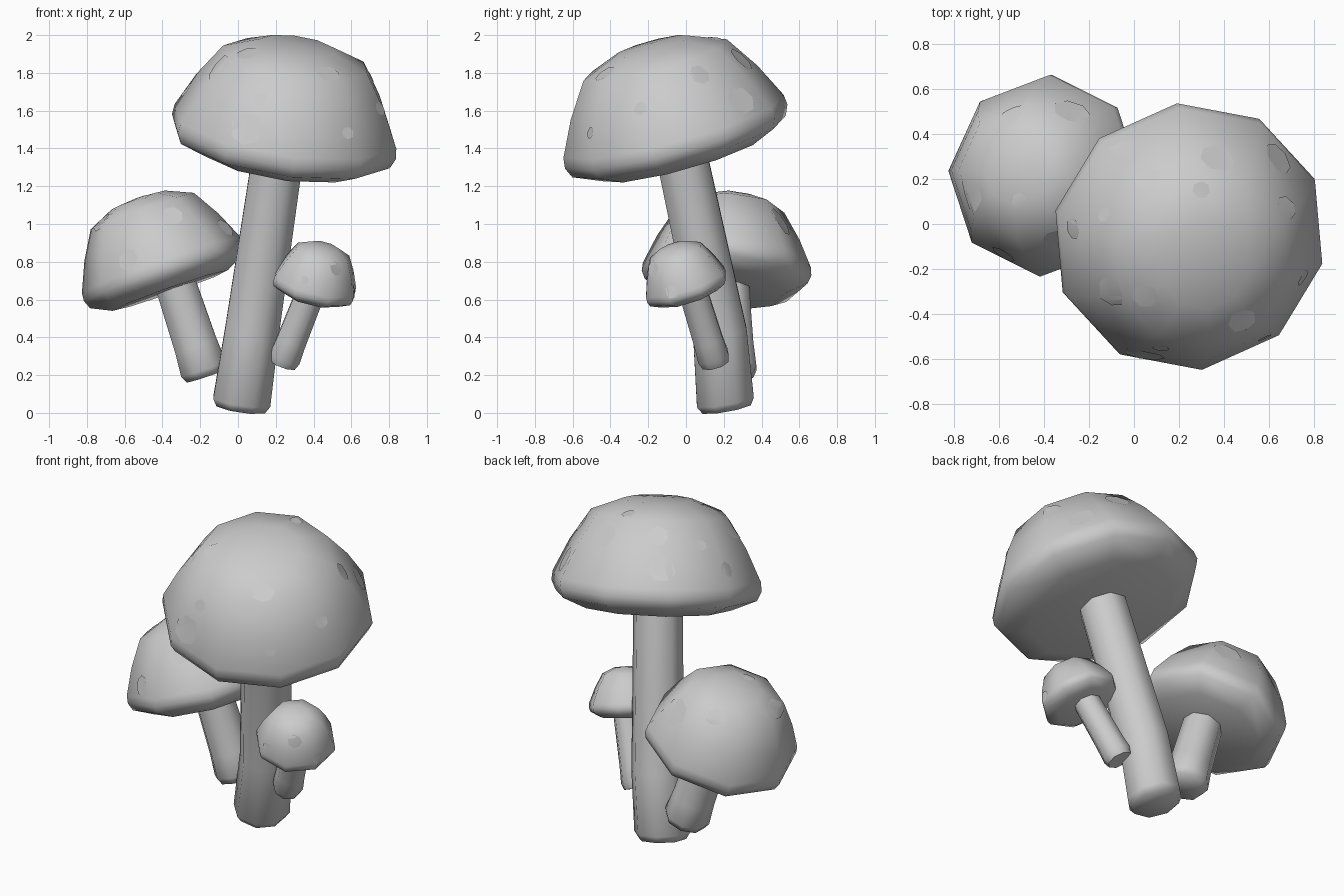
import bpy, bmesh, math
from mathutils import Vector, Matrix
from mathutils.bvhtree import BVHTree

if "Cube" in bpy.data.objects:
    bpy.data.objects.remove(bpy.data.objects["Cube"])

grey = bpy.data.materials.new("plain grey")
grey.use_nodes = True
grey.diffuse_color = (0.6, 0.6, 0.6, 1)
grey.node_tree.nodes["Principled BSDF"].inputs["Base Color"].default_value = (0.6, 0.6, 0.6, 1)


def finish(bm, name, angle):
    """Turn a bmesh into a shaded, coloured object."""
    mesh = bpy.data.meshes.new(name)
    bm.to_mesh(mesh)
    bm.free()
    mesh.materials.append(grey)
    obj = bpy.data.objects.new(name, mesh)
    bpy.context.collection.objects.link(obj)
    bpy.ops.object.select_all(action='DESELECT')
    obj.select_set(True)
    bpy.context.view_layer.objects.active = obj
    bpy.ops.object.shade_smooth_by_angle(angle=math.radians(angle))


def frame(origin, axis):
    """Matrix that stands local z along the given axis, with little twist."""
    turn = Vector((0, 0, 1)).rotation_difference(Vector(axis))
    return Matrix.Translation(origin) @ turn.to_matrix().to_4x4()


def lathe(profile, sides, phase):
    """Revolve (radius, height) points; zero radius gives a pole."""
    bm = bmesh.new()
    rings = []
    for r, h in profile:
        if r == 0:
            rings.append([bm.verts.new((0, 0, h))] * sides)
            continue
        turns = [phase + math.tau * i / sides for i in range(sides)]
        rings.append([bm.verts.new((r * math.cos(a), r * math.sin(a), h)) for a in turns])
    for low, high in zip(rings, rings[1:]):
        for i in range(sides):
            j = (i + 1) % sides
            corners = dict.fromkeys((low[i], low[j], high[j], high[i]))
            bm.faces.new(list(corners))
    bmesh.ops.recalc_face_normals(bm, faces=bm.faces)
    return bm


# Cap outline for a unit rim radius, from crown to underside
CAP = [(0, .82), (.33, .795), (.645, .67), (.84, .375), (.99, .07),
       (1, -.02), (.96, -.11), (.72, -.215), (0, -.21)]


def mushroom(name, foot, neck, stem_r, centre, axis, rim, tall, sides, phase,
             top_spots, front_spots, bow=0):
    # Stem with softly rounded ends, bowed backwards low down
    foot, neck = Vector(foot), Vector(neck)
    length = (neck - foot).length
    a, b = stem_r
    bend = length * .28
    bm = lathe([(0, 0), (a * .85, 0), (a, .04), ((a + b) / 2, bend), (b, length), (0, length)],
               8, math.pi / 8)
    for v in bm.verts:
        if abs(v.co.z - bend) < .001:
            v.co.y += bow
    bm.transform(frame(foot, neck - foot))
    finish(bm, name + "_stem", 70)

    # Cap
    bm = lathe([(r * rim, h * rim * tall) for r, h in CAP], sides, math.radians(phase))
    bm.transform(frame(centre, axis))
    tree = BVHTree.FromBMesh(bm)
    finish(bm, name + "_cap", 80)

    # Thin spots that follow the crown, aimed from above or from the front
    aims = [(Vector((x, y, 3)), Vector((0, 0, -1)), r) for x, y, r in top_spots]
    aims += [(Vector((x, -3, z)), Vector((0, 1, 0)), r) for x, z, r in front_spots]
    bm = bmesh.new()
    for start, way, r in aims:
        hit, normal, _, _ = tree.ray_cast(start, way)
        if hit is None:
            continue
        disc = bmesh.ops.create_circle(bm, cap_ends=True, cap_tris=True, segments=7,
                                       radius=r, matrix=frame(hit, normal))
        for v in disc["verts"]:
            spot, out, _, _ = tree.find_nearest(v.co)
            v.co = spot + out * .004
    finish(bm, name + "_spots", 60)


mushroom("large", (.015, .215, .025), (.22, -.035, 1.42), (.165, .145),
         (.245, -.055, 1.475), (.15, -.275, 1), .615, 1, 10, 24,
         [(-.05, .31, .085), (.06, .2, .065), (.37, .29, .08), (.64, .29, .08),
          (.68, .07, .06), (.3, .15, .04), (-.13, .04, .035), (-.27, -.02, .05),
          (-.1, -.31, .085), (.05, -.32, .06), (.48, -.43, .065), (.75, -.24, .04)],
         [(.05, 1.5, .09), (.58, 1.48, .035), (.12, 1.66, .04)], bow=.035)

mushroom("medium", (-.17, .25, .195), (-.36, .22, .77), (.135, .115),
         (-.395, .215, .75), (-.35, .05, 1), .45, 1.12, 8, 42,
         [(-.55, .49, .06), (-.28, .5, .085), (-.73, .13, .08), (-.51, .1, .04),
          (-.78, .36, .07)],
         [(-.35, 1.04, .06), (-.58, .81, .06), (-.07, .98, .06)])

mushroom("small", (.235, .155, .26), (.41, .02, .7), (.09, .08),
         (.405, 0, .675), (.25, -.33, 1), .235, 1.2, 8, 20, [],
         [(.52, .76, .04), (.35, .7, .025), (.61, .64, .04)])
